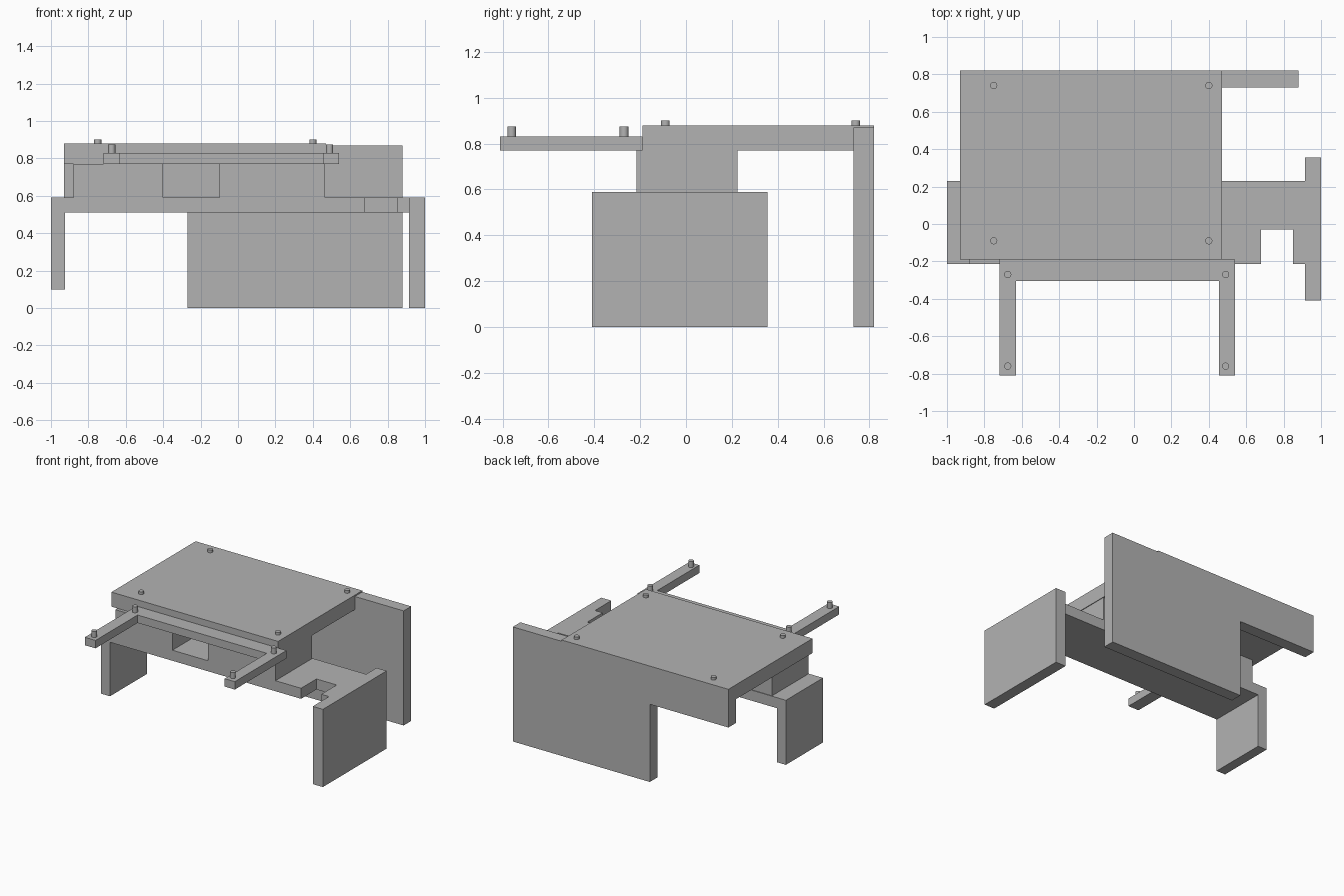
import bpy
import bmesh

cube = bpy.data.objects.get("Cube")
if cube:
    bpy.data.objects.remove(cube, do_unlink=True)

grey = bpy.data.materials.new("plain_grey")
grey.use_nodes = True
colour = (0.45, 0.45, 0.45, 1)
grey.diffuse_color = colour
grey.node_tree.nodes["Principled BSDF"].inputs["Base Color"].default_value = colour


def finish(name, bm):
    bmesh.ops.recalc_face_normals(bm, faces=bm.faces)
    mesh = bpy.data.meshes.new(name)
    bm.to_mesh(mesh)
    bm.free()
    mesh.materials.append(grey)
    obj = bpy.data.objects.new(name, mesh)
    bpy.context.collection.objects.link(obj)
    return obj


def slab(name, outline, axis, low, high):
    """Extrude a flat outline along y or z between low and high."""
    bm = bmesh.new()
    place = (lambda a, b: (a, b, low)) if axis == "z" else (lambda a, b: (a, low, b))
    face = bm.faces.new([bm.verts.new(place(a, b)) for a, b in outline])
    moved = bmesh.ops.extrude_face_region(bm, geom=[face])["geom"]
    shift = (0, 0, high - low) if axis == "z" else (0, high - low, 0)
    verts = [v for v in moved if isinstance(v, bmesh.types.BMVert)]
    bmesh.ops.translate(bm, verts=verts, vec=shift)
    return finish(name, bm)


def box(name, x, y, z):
    outline = [(x[0], y[0]), (x[1], y[0]), (x[1], y[1]), (x[0], y[1])]
    return slab(name, outline, "z", *z)


def peg(name, x, y, low, high):
    bm = bmesh.new()
    bmesh.ops.create_cone(bm, cap_ends=True, segments=24, radius1=0.019,
                          radius2=0.019, depth=high - low)
    bmesh.ops.translate(bm, verts=bm.verts, vec=(x, y, (low + high) / 2))
    obj = finish(name, bm)
    bpy.ops.object.select_all(action="DESELECT")
    obj.select_set(True)
    bpy.context.view_layer.objects.active = obj
    bpy.ops.object.shade_smooth_by_angle()


# Main top and the stepped back panel
box("table_top", (-0.93, 0.47), (-0.19, 0.73), (0.77, 0.88))
slab("back_panel", [(-0.27, 0), (0.88, 0), (0.88, 0.87), (0.47, 0.87),
                    (0.47, 0.88), (-0.93, 0.88), (-0.93, 0.59), (-0.27, 0.59)],
     "y", 0.73, 0.82)

# Lower shelf with a notch in its front edge
slab("shelf", [(-0.925, -0.215), (0.68, -0.215), (0.68, -0.03), (0.85, -0.03),
               (0.85, -0.215), (0.915, -0.215), (0.915, 0.23), (-0.925, 0.23)],
     "z", 0.51, 0.59)

# End legs
box("right_leg", (-1, -0.925), (-0.215, 0.23), (0.10, 0.59))
box("left_leg", (0.915, 1), (-0.41, 0.355), (0, 0.59))

# Blocks under the top, with an opening between them
box("right_block", (-0.88, -0.40), (-0.215, 0.225), (0.59, 0.77))
box("left_block", (-0.10, 0.465), (-0.215, 0.225), (0.59, 0.77))

# Front bracket with two arms
slab("front_bracket", [(-0.72, -0.81), (-0.63, -0.81), (-0.63, -0.305), (0.455, -0.305),
                       (0.455, -0.81), (0.54, -0.81), (0.54, -0.19), (-0.72, -0.19)],
     "z", 0.77, 0.83)

# Pegs on the top and on the bracket arms
for side, top_x, arm_x in (("right", -0.75, -0.675), ("left", 0.40, 0.49)):
    for end, top_y, arm_y in (("front", -0.09, -0.76), ("back", 0.74, -0.27)):
        peg(f"{side}_{end}_top_peg", top_x, top_y, 0.87, 0.90)
        peg(f"{side}_{end}_arm_peg", arm_x, arm_y, 0.82, 0.875)
